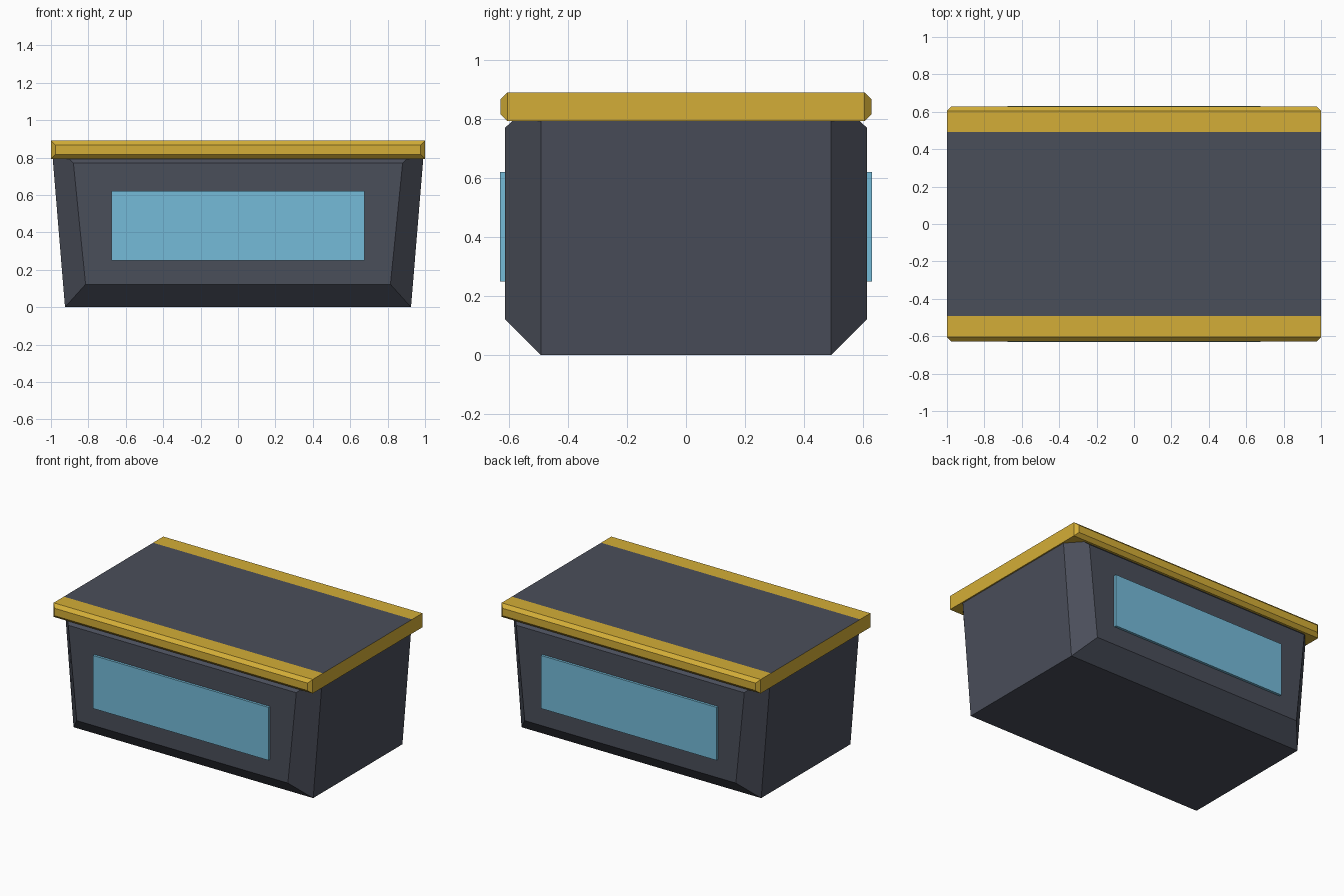
import bpy

cube = bpy.data.objects.get("Cube")
if cube:
    bpy.data.objects.remove(cube, do_unlink=True)


def material(name, rgb):
    """Flat colour given as sRGB bytes, stored linear."""
    lin = [((c / 255 + 0.055) / 1.055) ** 2.4 for c in rgb]
    mat = bpy.data.materials.new(name)
    mat.use_nodes = True
    mat.diffuse_color = (*lin, 1)
    bsdf = mat.node_tree.nodes["Principled BSDF"]
    bsdf.inputs["Base Color"].default_value = (*lin, 1)
    bsdf.inputs["Roughness"].default_value = 0.7
    return mat


SLATE = material("dark slate", (74, 78, 90))
GOLD = material("gold", (212, 174, 55))
GLASS = material("pale blue glass", (117, 187, 217))


def loft(name, rings, mats):
    """Join trapezoid rings (y, bottom half width, top half width, z low, z high)."""
    verts, faces = [], []
    for y, wb, wt, z0, z1 in rings:
        verts += [(-wb, y, z0), (wb, y, z0), (wt, y, z1), (-wt, y, z1)]
    for r in range(len(rings) - 1):
        a, b = r * 4, r * 4 + 4
        for i in range(4):
            j = (i + 1) % 4
            faces.append((a + i, b + i, b + j, a + j))
    last = len(verts) - 4
    faces += [(0, 1, 2, 3), (last + 3, last + 2, last + 1, last)]
    mesh = bpy.data.meshes.new(name)
    mesh.from_pydata(verts, [], faces)
    for m in mats:
        mesh.materials.append(m)
    mesh.update()
    obj = bpy.data.objects.new(name, mesh)
    bpy.context.collection.objects.link(obj)
    return obj


def mirrored(half):
    """Complete front rings with the matching back rings."""
    return half + [(-r[0], *r[1:]) for r in reversed(half)]


# Tapered body with wide chamfers around its front and back faces
CORE = 0.492
loft("body", mirrored([
    (-0.614, 0.815, 0.88, 0.122, 0.77),
    (-CORE, 0.925, 0.998, 0, 0.885),
]), [SLATE])

# Gold rim band, with the dark lid surface between its two top strips
rim = loft("rim_band", mirrored([
    (-0.628, 0.977, 0.977, 0.816, 0.868),
    (-0.605, 1, 1, 0.793, 0.891),
    (-CORE, 1, 1, 0.793, 0.891),
]), [GOLD, SLATE])
for f in rim.data.polygons:
    if f.normal.z > 0.9 and abs(f.center.y) < 0.1:
        f.material_index = 1

# Glass panels on the front and back
for side, name in ((-1, "front_window"), (1, "back_window")):
    ys = sorted((side * 0.60, side * 0.631))
    loft(name, [(y, 0.677, 0.677, 0.25, 0.62) for y in ys], [GLASS])
